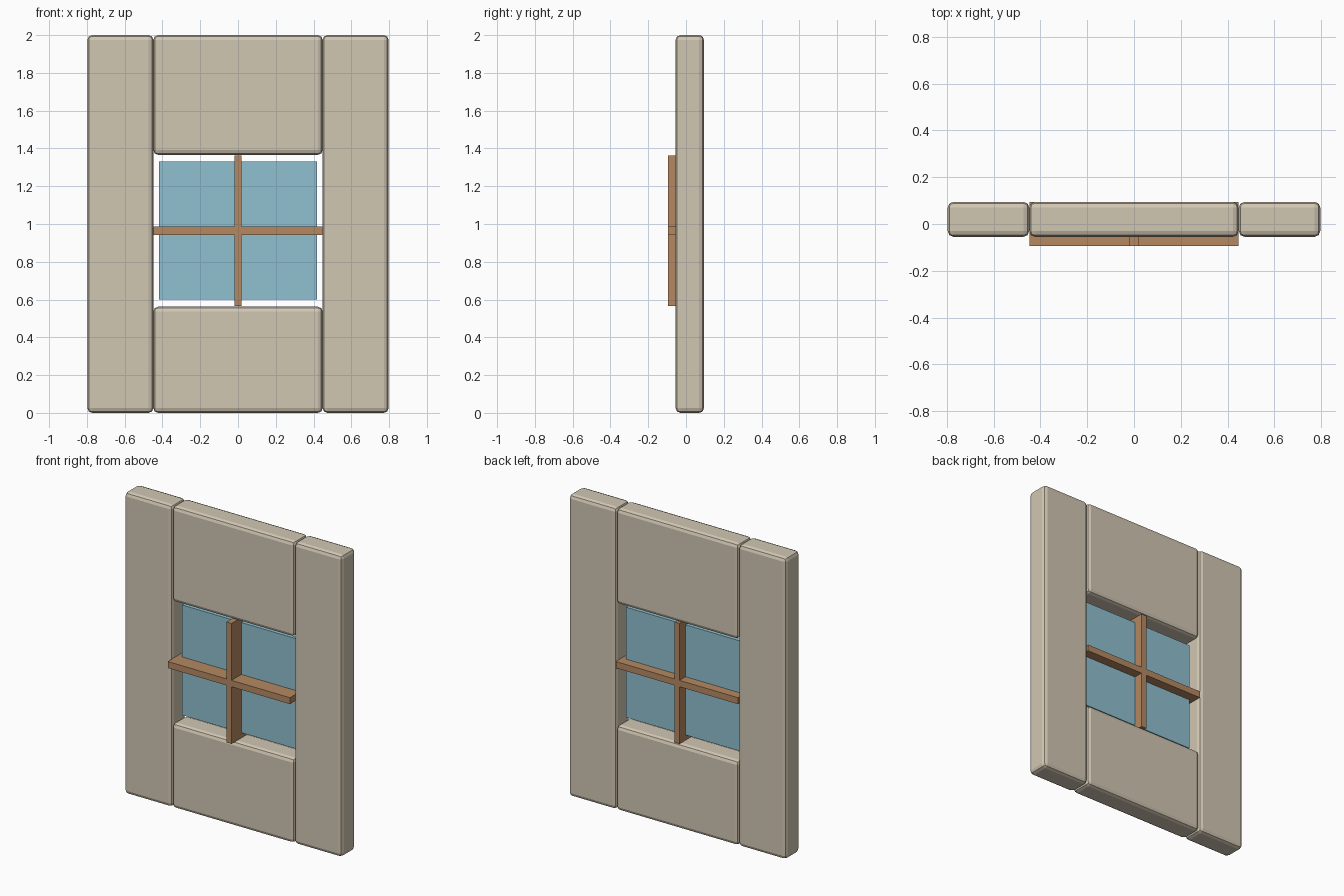
import bpy, bmesh

if "Cube" in bpy.data.objects:
    bpy.data.objects.remove(bpy.data.objects["Cube"])

Y_FRONT, Y_BACK = -0.055, 0.095   # wall block depth
HALF_W, OPEN_W = 0.797, 0.448     # outer and opening half widths


def material(name, rgb):
    m = bpy.data.materials.new(name)
    m.diffuse_color = (*rgb, 1.0)
    m.use_nodes = True
    m.node_tree.nodes["Principled BSDF"].inputs["Base Color"].default_value = m.diffuse_color
    return m


stone = material("plaster", (0.64, 0.57, 0.45))
wood = material("wood", (0.46, 0.25, 0.12))
blue = material("glass", (0.28, 0.53, 0.63))


def add_object(name, bm, mat):
    mesh = bpy.data.meshes.new(name)
    bmesh.ops.recalc_face_normals(bm, faces=bm.faces)
    bm.to_mesh(mesh)
    bm.free()
    mesh.materials.append(mat)
    ob = bpy.data.objects.new(name, mesh)
    bpy.context.collection.objects.link(ob)
    return ob


def box(name, lo, hi, mat, bevel=0.0):
    bm = bmesh.new()
    bmesh.ops.create_cube(bm, size=1.0)
    for v in bm.verts:
        v.co = [(a + b) / 2 + c * (b - a) for a, b, c in zip(lo, hi, v.co)]
    ob = add_object(name, bm, mat)
    if bevel:
        mod = ob.modifiers.new("rounded_edges", 'BEVEL')
        mod.width = bevel
        mod.segments = 2
    return ob


# Wall: two full-height side blocks, one above and one below the window
wall_blocks = {
    "wall_left": (-HALF_W, -OPEN_W, 0.0, 2.0),
    "wall_right": (OPEN_W, HALF_W, 0.0, 2.0),
    "wall_below_window": (-OPEN_W, OPEN_W, 0.0, 0.562),
    "wall_above_window": (-OPEN_W, OPEN_W, 1.366, 2.0),
}
for name, (x0, x1, z0, z1) in wall_blocks.items():
    box(name, (x0, Y_FRONT, z0), (x1, Y_BACK, z1), stone, 0.025)

# Glass pane, floating in the middle of the wall depth
box("window_pane", (-0.417, 0.008, 0.6), (0.417, 0.032, 1.33), blue)

# Window bars: a cross profile extruded through the wall
t, zl, zh, z0, z1 = 0.019, 0.943, 0.986, 0.565, 1.363
profile = [(-t, z0), (t, z0), (t, zl), (OPEN_W, zl), (OPEN_W, zh), (t, zh),
           (t, z1), (-t, z1), (-t, zh), (-OPEN_W, zh), (-OPEN_W, zl), (-t, zl)]
bm = bmesh.new()
face = bm.faces.new([bm.verts.new((x, -0.095, z)) for x, z in profile])
ext = bmesh.ops.extrude_face_region(bm, geom=[face], use_keep_orig=True)
for v in ext["geom"]:
    if isinstance(v, bmesh.types.BMVert):
        v.co.y = 0.095
add_object("window_bars", bm, wood)
